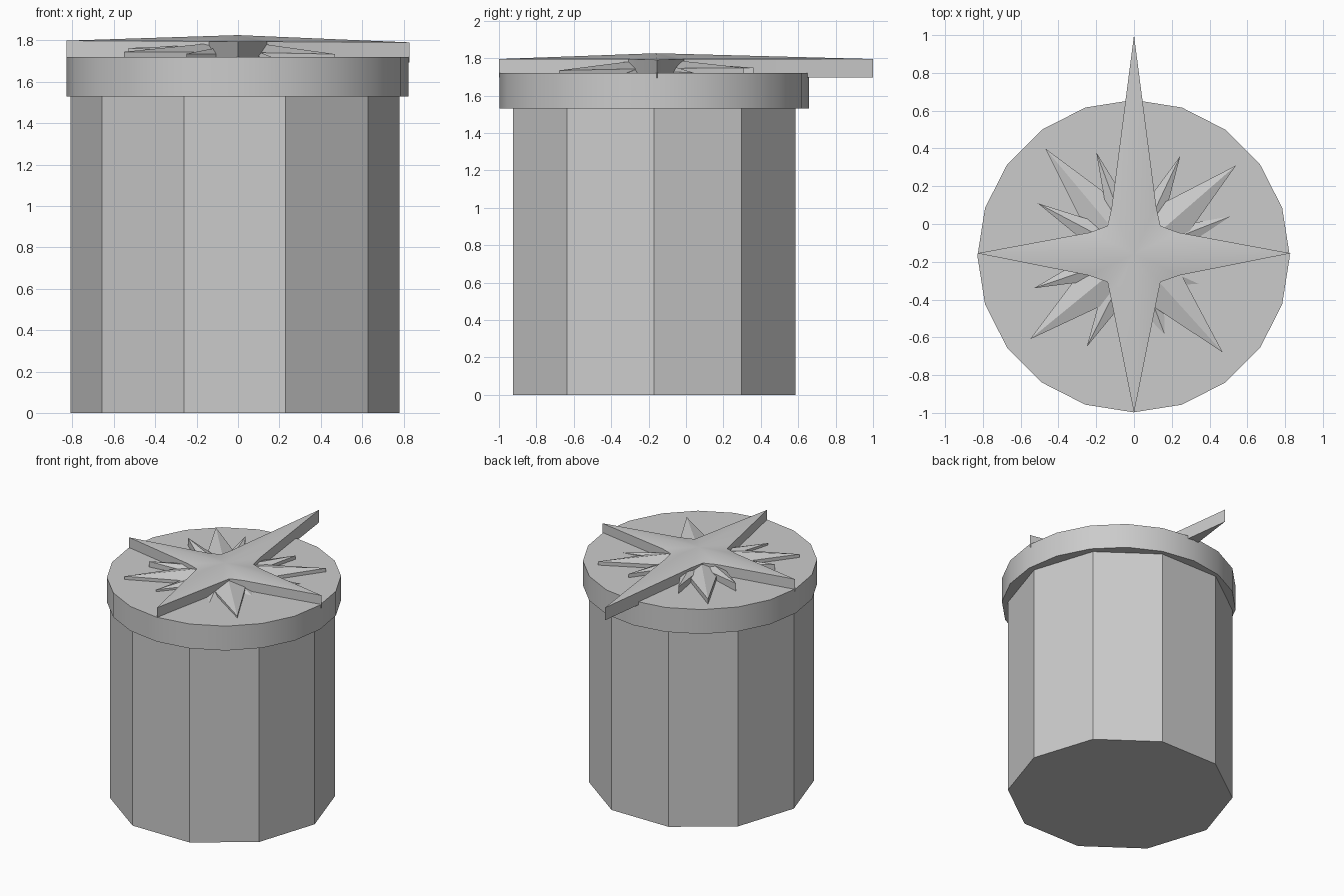
import bpy, bmesh
from math import atan2, cos, sin, pi, radians
from mathutils import Vector

if "Cube" in bpy.data.objects:
    bpy.data.objects.remove(bpy.data.objects["Cube"])

CENTER = Vector((0.0, -0.16))


def finish(name, bm):
    bmesh.ops.recalc_face_normals(bm, faces=bm.faces)
    mesh = bpy.data.meshes.new(name)
    bm.to_mesh(mesh)
    bm.free()
    ob = bpy.data.objects.new(name, mesh)
    bpy.context.collection.objects.link(ob)
    bpy.context.view_layer.objects.active = ob
    ob.select_set(True)
    return ob


def drum(name, sides, radius, cx, z0, z1):
    bm = bmesh.new()
    ring = [bm.verts.new((cx + radius * cos(2 * pi * i / sides),
                          -0.17 + radius * sin(2 * pi * i / sides), z0))
            for i in range(sides)]
    base = bm.faces.new(ring)
    ext = bmesh.ops.extrude_face_region(bm, geom=[base], use_keep_orig=True)
    for v in ext["geom"]:
        if isinstance(v, bmesh.types.BMVert):
            v.co.z = z1
    return finish(name, bm)


def star(name, outline, height, depth, apex):
    """Raised star: rim follows height(x, y), ridges climb to the apex."""
    bm = bmesh.new()
    top = [bm.verts.new((x, y, height(x, y))) for x, y in outline]
    low = [bm.verts.new((x, y, height(x, y) - depth)) for x, y in outline]
    peak = bm.verts.new((*CENTER, apex))
    n = len(outline)
    for i in range(n):
        j = (i + 1) % n
        bm.faces.new((top[i], top[j], peak))
        bm.faces.new((low[i], low[j], top[j], top[i]))
    bm.faces.new(low)
    return finish(name, bm)


def with_notches(tips, inner):
    """Insert an inner corner between each pair of neighbouring tips."""
    rel = sorted((Vector(t) - CENTER for t in tips), key=lambda v: atan2(v.y, v.x))
    pts = []
    for a, b in zip(rel, rel[1:] + rel[:1]):
        mid = (a.normalized() + b.normalized()).normalized() * inner
        pts += [tuple(CENTER + a), tuple(CENTER + mid)]
    return pts


# Ten-sided body and twenty-sided lid
drum("body", 10, 0.795, -0.015, 0.0, 1.53)
lid = drum("lid", 20, 0.827, -0.002, 1.53, 1.72)

# Large four-pointed star with blunted inner corners
quarter = [(0.83, -0.155), (0.235, -0.045), (0.14, -0.01), (0.118, 0.09)]
lower = [(-0.125, -0.38), (-0.14, -0.307), (-0.24, -0.272)]
outline = quarter + [(0, 1.0)] + [(-x, y) for x, y in reversed(quarter)]
outline += lower[::-1] + [(0, -1.0)] + [(-x, y) for x, y in lower]
main = star("large_star", outline, lambda x, y: 1.795 - 0.005 * x, 0.098, 1.826)

# Diagonal star and the small eight-pointed star beneath it
star("diagonal_star",
     with_notches([(-0.47, 0.4), (0.54, 0.31), (0.47, -0.68), (-0.55, -0.61)], 0.2),
     lambda x, y: 1.749 - 0.01 * x + 0.015 * y, 0.06, 1.80)
star("small_star",
     with_notches([(-0.2, 0.38), (0.245, 0.36), (0.51, 0.04), (0.37, -0.33),
                   (0.18, -0.63), (-0.25, -0.65), (-0.53, -0.34), (-0.51, 0.11)], 0.2),
     lambda x, y: 1.748 - 0.055 * x + 0.04 * y, 0.07, 1.785)

# Smooth the lid rim and the shallow star top
bpy.ops.object.select_all(action="DESELECT")
for ob in (lid, main):
    ob.select_set(True)
bpy.context.view_layer.objects.active = lid
bpy.ops.object.shade_smooth_by_angle(angle=radians(30))
